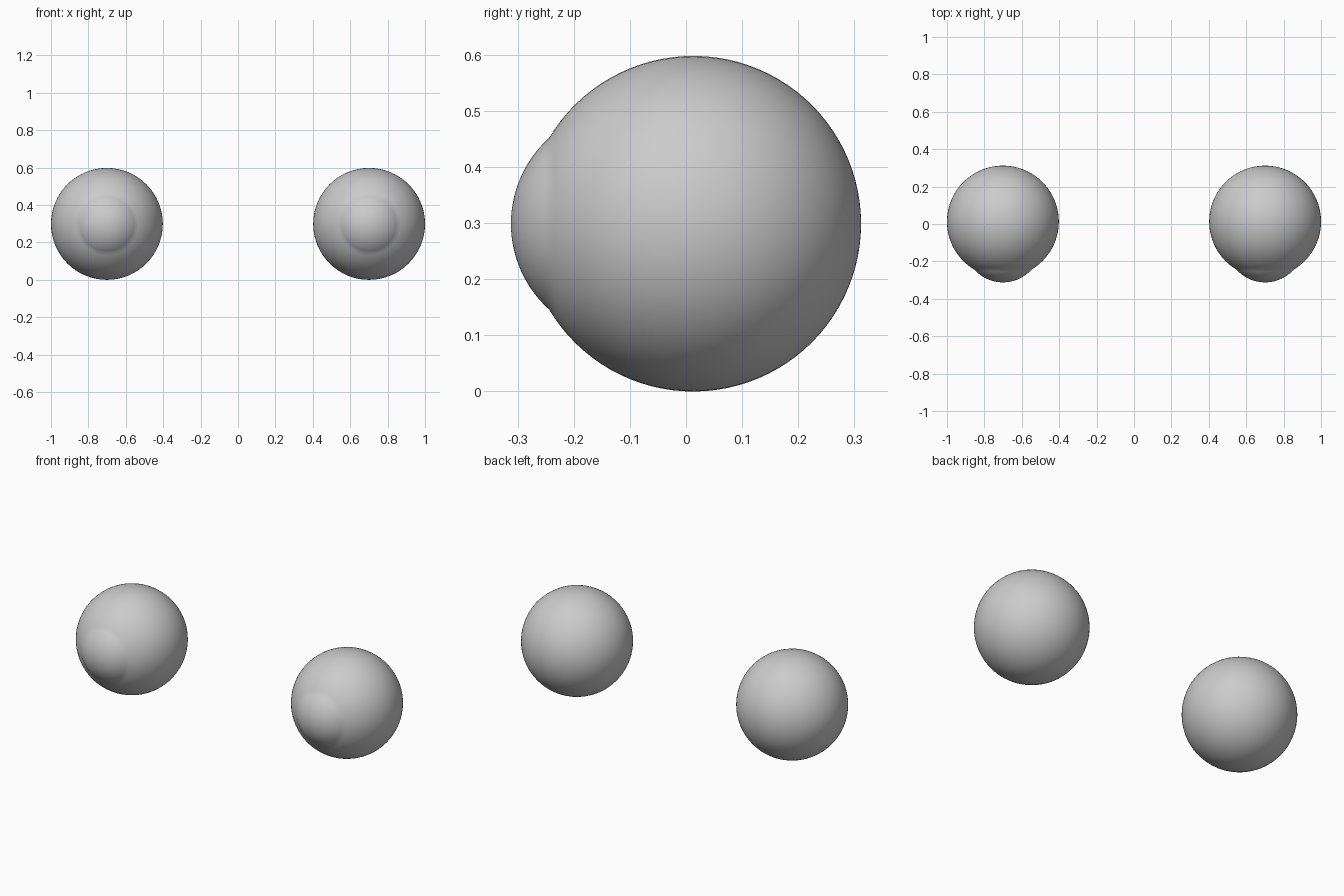
import bpy, bmesh
from math import sin, cos, pi, asin, sqrt

if "Cube" in bpy.data.objects:
    bpy.data.objects.remove(bpy.data.objects["Cube"])

R = 0.299            # eyeball radius
CY = 0.013           # eyeball centre in y
RIM = 0.153          # radius where the cornea meets the eyeball
APEX = -0.312        # front tip of the cornea
SEGMENTS = 64


def eye_profile():
    """Half outline (radius, y) from cornea tip to back pole."""
    rim_angle = asin(RIM / R)
    rim_y = CY - sqrt(R * R - RIM * RIM)
    sag = rim_y - APEX
    rc = (RIM * RIM + sag * sag) / (2 * sag)
    cornea_angle = asin(RIM / rc)
    pts = []
    for i in range(14):
        a = cornea_angle * i / 14
        pts.append((rc * sin(a), APEX + rc - rc * cos(a)))
    for i in range(41):
        a = rim_angle + (pi - rim_angle) * i / 40
        pts.append((R * sin(a), CY - R * cos(a)))
    return pts


def make_eyeball(name, x):
    bm = bmesh.new()
    verts = [bm.verts.new((r, y, 0)) for r, y in eye_profile()]
    edges = [bm.edges.new(pair) for pair in zip(verts, verts[1:])]
    bmesh.ops.spin(bm, geom=verts + edges, cent=(0, 0, 0), axis=(0, 1, 0),
                   angle=2 * pi, steps=SEGMENTS, use_duplicate=False)
    bmesh.ops.remove_doubles(bm, verts=bm.verts, dist=0.0002)
    bmesh.ops.recalc_face_normals(bm, faces=bm.faces)
    for f in bm.faces:
        f.smooth = True
    mesh = bpy.data.meshes.new(name)
    bm.to_mesh(mesh)
    bm.free()
    obj = bpy.data.objects.new(name, mesh)
    obj.location = (x, 0, R)
    bpy.context.collection.objects.link(obj)


# Pair of eyeballs with bulging corneas facing the front
for side, sign in (("left", -1), ("right", 1)):
    make_eyeball(side + "_eyeball", sign * (1 - R))
